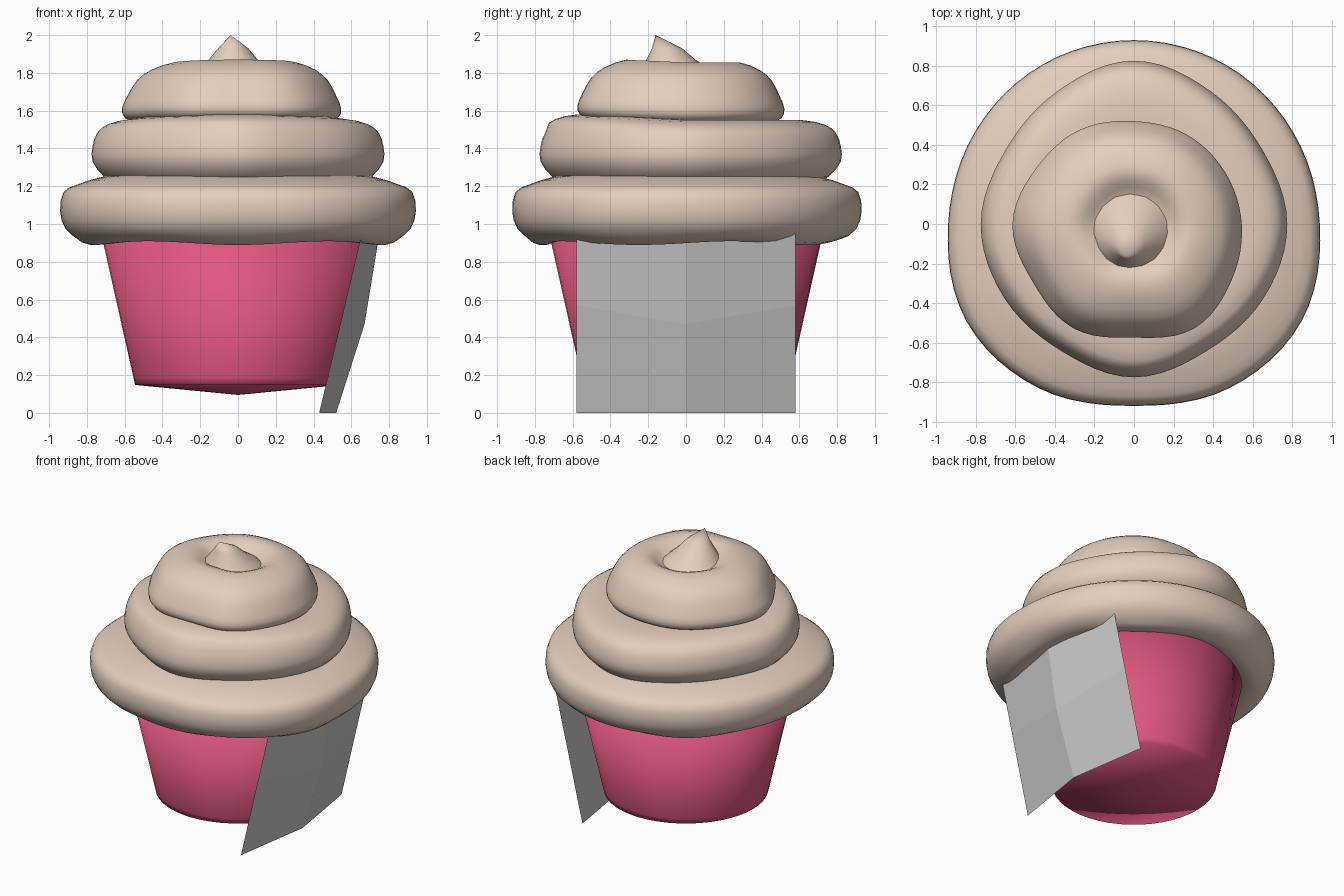
import bpy, bmesh, math
from mathutils import Vector

cube = bpy.data.objects.get("Cube")
if cube:
    bpy.data.objects.remove(cube, do_unlink=True)


def material(name, rgb):
    m = bpy.data.materials.new(name)
    m.use_nodes = True
    m.diffuse_color = (*rgb, 1)
    m.node_tree.nodes["Principled BSDF"].inputs["Base Color"].default_value = (*rgb, 1)
    return m


cream = material("cream frosting", (0.77, 0.62, 0.51))
pink = material("pink wrapper", (0.74, 0.095, 0.21))
grey = material("grey card", (0.6, 0.6, 0.6))


def spline(points, t, closed=False):
    """Catmull-Rom value at parameter t through a list of vectors."""
    n = len(points)
    i = math.floor(t)
    f = t - i
    pick = (lambda k: points[k % n]) if closed else (lambda k: points[max(0, min(n - 1, k))])
    a, b, c, d = (pick(i + k) for k in (-1, 0, 1, 2))
    return b + (c - a) * (f / 2) + (a * 2 - b * 5 + c * 4 - d) * (f * f / 2) \
        + (b * 3 - a - c * 3 + d) * (f ** 3 / 2)


def loft(name, rings, mat, cap_start=False, cap_end=False):
    """Skin a stack of closed rings; caps fan to a single point ring."""
    bm = bmesh.new()
    loops = [[bm.verts.new(p) for p in ring] for ring in rings]
    for low, high in zip(loops, loops[1:]):
        n = len(low)
        for i in range(n):
            j = (i + 1) % n
            bm.faces.new((low[i], low[j], high[j], high[i]))
    if cap_start:
        bm.faces.new(loops[0][::-1])
    if cap_end:
        bm.faces.new(loops[-1])
    bmesh.ops.remove_doubles(bm, verts=bm.verts, dist=0.0005)
    bmesh.ops.recalc_face_normals(bm, faces=bm.faces)
    mesh = bpy.data.meshes.new(name)
    bm.to_mesh(mesh)
    bm.free()
    mesh.materials.append(mat)
    mesh.shade_smooth()
    ob = bpy.data.objects.new(name, mesh)
    bpy.context.collection.objects.link(ob)
    return ob


def circle(r, z, cx=0, cy=0, n=48):
    return [(cx + r * math.cos(a), cy + r * math.sin(a), z)
            for a in (2 * math.pi * i / n for i in range(n))]


def frosting_tier(name, profile, radii, lift=0, lift_from=0, wave=0, n=72):
    """Uneven swirl layer: radii every 30 degrees, profile as (factor, z)."""
    pts = [Vector(p) for p in profile]
    rings = []
    for k in range(2 * (len(pts) - 1) + 1):
        f, z = spline(pts, k / 2)
        ring = []
        for i in range(n):
            a = 2 * math.pi * i / n
            r = max(f, 0) * spline(radii, 12 * i / n, True)
            dz = lift * max(0, -math.sin(a)) if z > lift_from else 0
            if k < 5:
                dz += wave * math.sin(5 * a)
            ring.append((r * math.cos(a), r * math.sin(a), z + dz))
        rings.append(ring)
    return loft(name, rings, cream, cap_start=True, cap_end=f > 0)


# Wrapper with a shallow pointed base
loft("wrapper", [circle(r, z) for r, z in
                 ((0, 0.095), (0.545, 0.148), (0.553, 0.185), (0.72, 0.93))],
     pink, cap_end=True)

# Three frosting layers
frosting_tier("lower_frosting",
              ((.70, .93), (.8, .9), (.88, .91), (.97, .975), (1, 1.07),
               (.98, 1.17), (.9, 1.21), (.76, 1.25), (.6, 1.26)),
              (.94, .93, .93, .93, .93, .93, .94, .98, .96, .92, .96, .98),
              wave=0.01)
frosting_tier("middle_frosting",
              ((.8, 1.2), (.92, 1.25), (1, 1.33), (1, 1.41), (.97, 1.48),
               (.9, 1.525), (.75, 1.55), (.5, 1.55)),
              (.77, .745, .77, .82, .77, .745, .77, .75, .735, .77, .735, .75),
              lift=0.03, lift_from=1.5)
frosting_tier("upper_frosting",
              ((.85, 1.53), (.97, 1.56), (1, 1.61), (.95, 1.68), (.87, 1.76),
               (.75, 1.815), (.55, 1.855), (.42, 1.84), (.3, 1.8), (.15, 1.78), (0, 1.78)),
              (.545, .53, .525, .52, .55, .57, .615, .59, .61, .575, .61, .57),
              lift=0.015, lift_from=1.5)

# Leaning tip
loft("frosting_tip", [circle(r, z, x, y, 16) for x, y, r, z in
                      ((-.02, -.04, .23, 1.76), (-.02, -.05, .18, 1.82),
                       (-.025, -.08, .13, 1.87), (-.025, -.1, .08, 1.93),
                       (-.04, -.16, 0, 2.0))], cream)

# Folded card standing against the wrapper
bm = bmesh.new()
side = ((.43, 0), (.565, .57), (.66, .97))
fold = ((.52, 0), (.67, .47), (.752, .97))
columns = [[bm.verts.new((x, y, z)) for x, z in edge]
           for y, edge in ((-.58, side), (0, fold), (.58, side))]
for left, right in zip(columns, columns[1:]):
    for i in range(2):
        bm.faces.new((left[i], right[i], right[i + 1], left[i + 1]))
mesh = bpy.data.meshes.new("folded_card")
bm.to_mesh(mesh)
bm.free()
mesh.materials.append(grey)
bpy.context.collection.objects.link(bpy.data.objects.new("folded_card", mesh))
